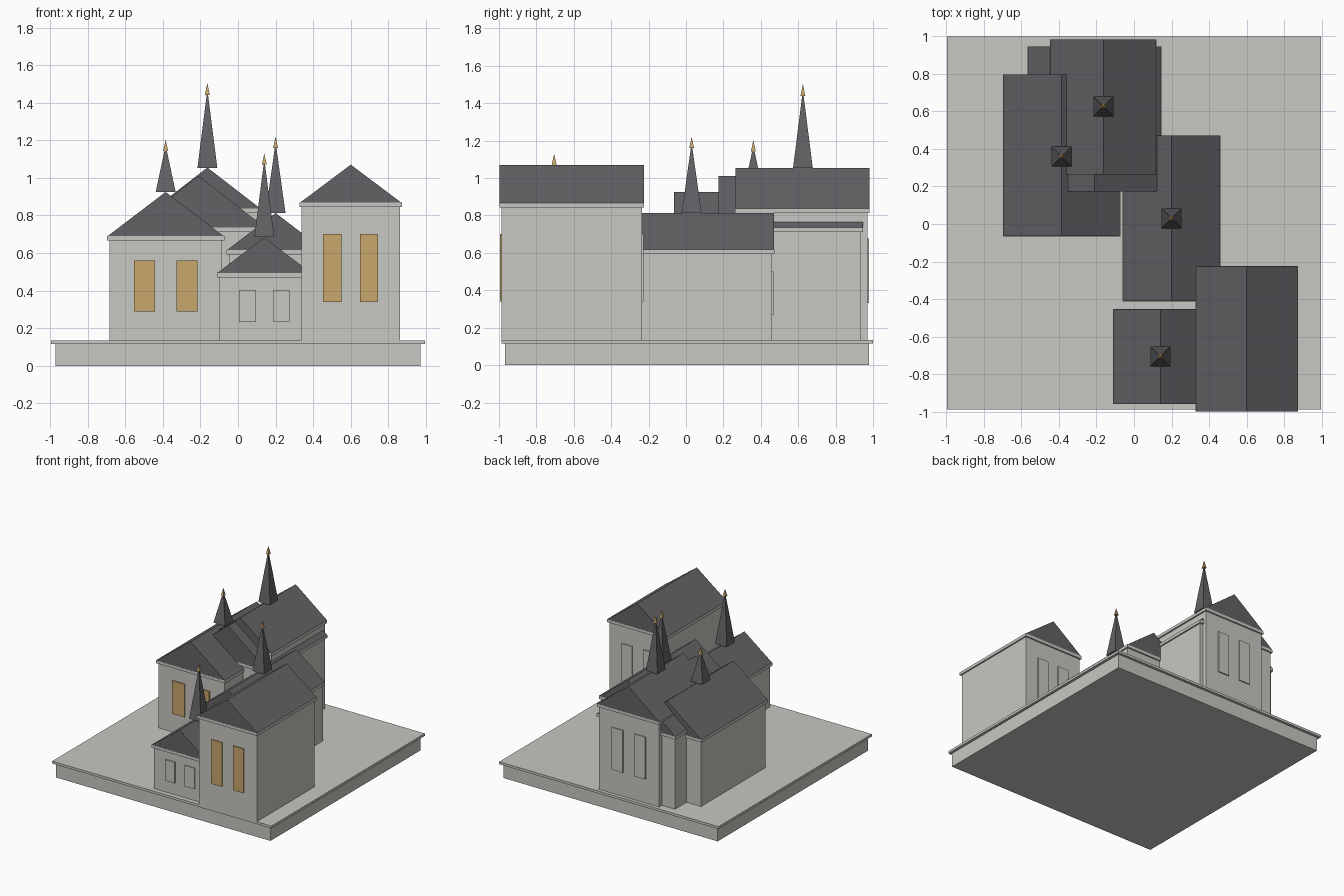
import bpy

if "Cube" in bpy.data.objects:
    bpy.data.objects.remove(bpy.data.objects["Cube"])


def material(name, rgb):
    m = bpy.data.materials.new(name)
    m.diffuse_color = (*rgb, 1.0)
    m.use_nodes = True
    m.node_tree.nodes["Principled BSDF"].inputs["Base Color"].default_value = m.diffuse_color
    return m


STONE = material("pale stone", (0.575, 0.57, 0.54))
SLATE = material("dark slate", (0.127, 0.121, 0.131))
GOLD = material("warm gold", (0.58, 0.39, 0.15))


def mesh_object(name, verts, faces, mat):
    me = bpy.data.meshes.new(name)
    me.from_pydata(verts, [], faces)
    me.materials.append(mat)
    ob = bpy.data.objects.new(name, me)
    bpy.context.collection.objects.link(ob)
    return ob


def box(name, x0, x1, y0, y1, z0, z1, mat):
    verts = [(x, y, z) for z in (z0, z1)
             for x, y in ((x0, y0), (x1, y0), (x1, y1), (x0, y1))]
    faces = [(3, 2, 1, 0), (4, 5, 6, 7)]
    faces += [(i, (i + 1) % 4, (i + 1) % 4 + 4, i + 4) for i in range(4)]
    return mesh_object(name, verts, faces, mat)


def gable_roof(name, x, half, y0, y1, z0, z1):
    verts = [(px, y, z) for y in (y0, y1)
             for px, z in ((x - half, z0), (x + half, z0), (x, z1))]
    faces = [(0, 1, 2), (5, 4, 3), (0, 3, 4, 1), (1, 4, 5, 2), (2, 5, 3, 0)]
    return mesh_object(name, verts, faces, SLATE)


def pyramid(name, x, y, half, z0, z1, mat):
    verts = [(x + a * half, y + b * half, z0)
             for a, b in ((-1, -1), (1, -1), (1, 1), (-1, 1))] + [(x, y, z1)]
    faces = [(3, 2, 1, 0)] + [(i, (i + 1) % 4, 4) for i in range(4)]
    return mesh_object(name, verts, faces, mat)


FLOOR = 0.135


def hall(name, x, half, y0, y1, eave, ridge, front=None, back=None):
    """Walls, cornice, gable roof and pairs of window plates on the ends."""
    top = eave - 0.024
    box(name + "_walls", x - half, x + half, y0, y1, FLOOR, top, STONE)
    box(name + "_cornice", x - half - 0.012, x + half + 0.012,
        y0 - 0.012, y1 + 0.012, top, eave, STONE)
    gable_roof(name + "_roof", x, half + 0.009, y0 - 0.011, y1 + 0.011,
               eave, ridge)
    h = top - FLOOR
    w = half * 0.186
    for end, mat, ya, yb in (("front", front, y0 - 0.009, y0),
                             ("back", back, y1, y1 + 0.009)):
        if mat:
            for side, s in (("left", -1), ("right", 1)):
                cx = x + s * half * 0.375
                box(f"{name}_{end}_window_{side}", cx - w, cx + w, ya, yb,
                    FLOOR + 0.29 * h, FLOOR + 0.80 * h, mat)


def spire(name, x, y, z0, tip0, tip1):
    pyramid(name + "_spire", x, y, 0.053, z0, tip0 + 0.03, SLATE)
    pyramid(name + "_finial", x, y, 0.013, tip0, tip1, GOLD)


# Plinth
box("plinth", -0.972, 0.972, -0.968, 0.978, 0.0, 0.115, STONE)
box("plinth_slab", -0.994, 0.994, -0.986, 0.999, 0.115, FLOOR, STONE)

# Halls
hall("tall_hall", 0.60, 0.261, -0.986, -0.236, 0.868, 1.07, GOLD, STONE)
hall("low_hall", 0.14, 0.24, -0.947, -0.465, 0.495, 0.683, STONE, STONE)
hall("middle_hall", 0.20, 0.248, -0.40, 0.460, 0.617, 0.813, STONE, STONE)
hall("left_hall", -0.385, 0.30, -0.054, 0.784, 0.690, 0.925, GOLD, STONE)
hall("inner_hall", -0.21, 0.345, 0.184, 0.934, 0.737, 1.01)
hall("rear_hall", -0.163, 0.272, 0.275, 0.970, 0.838, 1.055, None, STONE)

# Spires on the ridges
spire("left", -0.385, 0.36, 0.925, 1.143, 1.203)
spire("rear", -0.163, 0.625, 1.053, 1.44, 1.505)
spire("middle", 0.20, 0.03, 0.812, 1.16, 1.22)
spire("low", 0.14, -0.705, 0.685, 1.07, 1.13)
